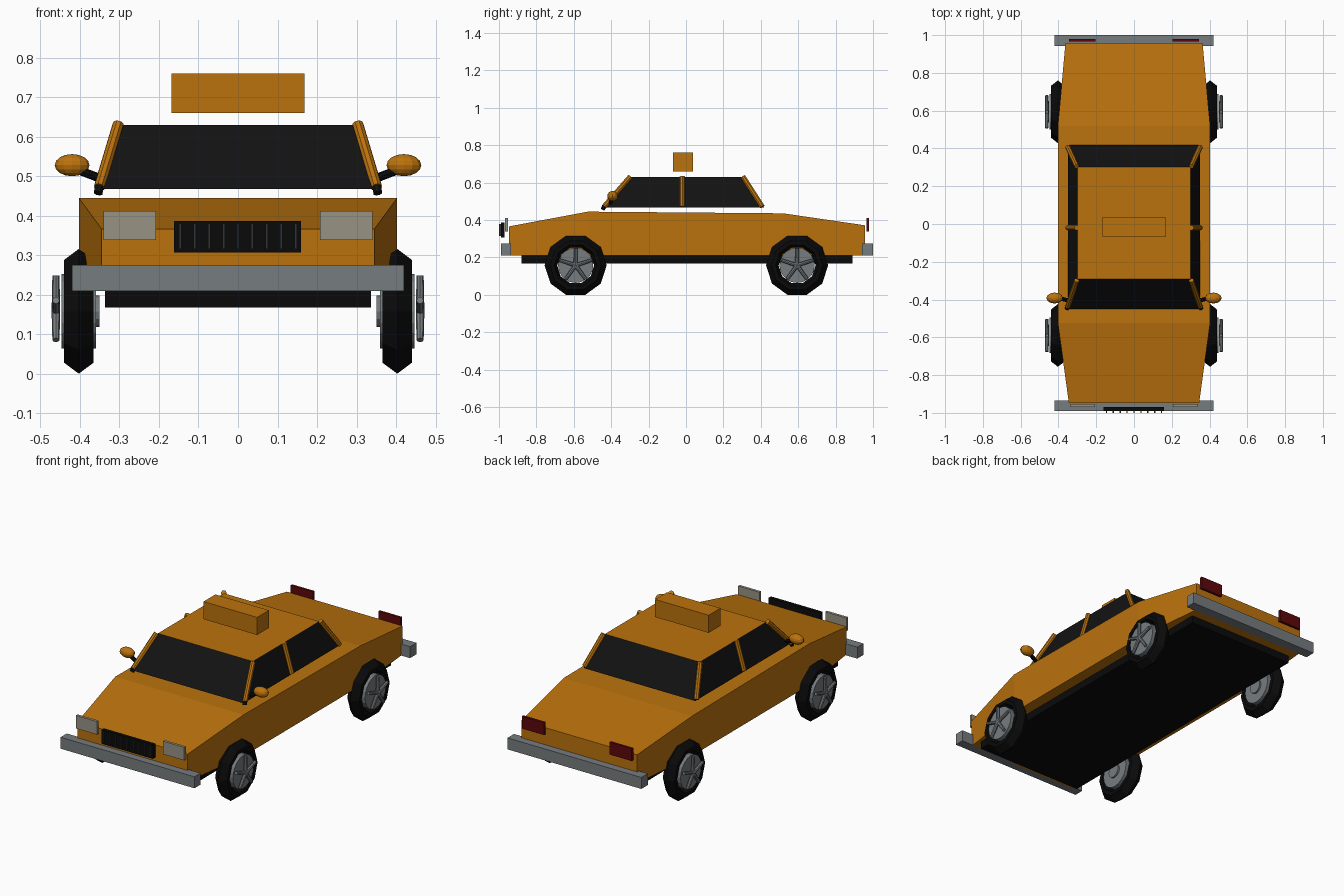
import bpy, bmesh, math
from mathutils import Vector

if "Cube" in bpy.data.objects:
    bpy.data.objects.remove(bpy.data.objects["Cube"])


def material(name, rgb):
    m = bpy.data.materials.new(name)
    m.diffuse_color = (*rgb, 1)
    m.use_nodes = True
    m.node_tree.nodes["Principled BSDF"].inputs["Base Color"].default_value = m.diffuse_color
    return m


ORANGE = material("taxi_orange", (0.50, 0.17, 0.004))
BLACK = material("glass_black", (0.006, 0.006, 0.006))
RUBBER = material("rubber_black", (0.003, 0.003, 0.003))
STEEL = material("steel_grey", (0.18, 0.20, 0.21))
SLAT = material("slat_grey", (0.03, 0.033, 0.038))
LAMP = material("lamp_grey", (0.31, 0.29, 0.23))
RED = material("tail_red", (0.11, 0.002, 0.003))


def finish(name, bm, *mats):
    bmesh.ops.recalc_face_normals(bm, faces=bm.faces)
    mesh = bpy.data.meshes.new(name)
    bm.to_mesh(mesh)
    bm.free()
    for m in mats:
        mesh.materials.append(m)
    ob = bpy.data.objects.new(name, mesh)
    bpy.context.collection.objects.link(ob)
    return ob


def loft(name, rings, *mats, closed=False, rule=None):
    """Skin a list of point rings; cap the ends, or join last to first."""
    bm = bmesh.new()
    vs = [[bm.verts.new(p) for p in r] for r in rings]
    n = len(vs[0])
    pairs = list(zip(vs, vs[1:])) + ([(vs[-1], vs[0])] if closed else [])
    for a, b in pairs:
        for i in range(n):
            j = (i + 1) % n
            bm.faces.new((a[i], a[j], b[j], b[i]))
    if not closed:
        bm.faces.new(vs[0])
        bm.faces.new(vs[-1])
    if rule:
        bm.normal_update()
        for f in bm.faces:
            f.material_index = rule(f)
    return finish(name, bm, *mats)


def box(name, x, y, z, mat):
    rect = [(x[0], y[0]), (x[1], y[0]), (x[1], y[1]), (x[0], y[1])]
    return loft(name, [[(a, b, h) for a, b in rect] for h in z], mat)


def rod(name, a, b, r1, r2, mat, sides=8):
    a, b = Vector(a), Vector(b)
    bm = bmesh.new()
    bmesh.ops.create_cone(bm, cap_ends=True, segments=sides,
                          radius1=r1, radius2=r2, depth=(b - a).length)
    bm.transform((b - a).to_track_quat('Z', 'Y').to_matrix().to_4x4())
    bmesh.ops.translate(bm, verts=bm.verts, vec=(a + b) / 2)
    return finish(name, bm, mat)


# Body: cross-sections (y, half width, top height) from nose to tail
sections = [(-0.947, 0.345, 0.366), (-0.525, 0.403, 0.445),
            (0.52, 0.403, 0.436), (0.957, 0.363, 0.372)]
loft("body", [[(-w, y, 0.21), (w, y, 0.21), (w, y, t), (-w, y, t)]
              for y, w, t in sections], ORANGE)
box("underbody", (-0.337, 0.337), (-0.88, 0.89), (0.167, 0.211), RUBBER)

# Cabin: dark glass with an orange roof face
levels = [(0.467, 0.35, -0.45, 0.417), (0.63, 0.298, -0.292, 0.302)]
loft("cabin", [[(-w, f, z), (w, f, z), (w, b, z), (-w, b, z)]
               for z, w, f, b in levels], BLACK, ORANGE,
     rule=lambda f: int(min(v.co.z for v in f.verts) > 0.6))
box("roof_sign", (-0.168, 0.168), (-0.069, 0.037), (0.66, 0.76), ORANGE)

# Bumpers and grille
box("front_bumper", (-0.42, 0.42), (-0.99, -0.935), (0.21, 0.275), STEEL)
box("rear_bumper", (-0.42, 0.42), (0.942, 1.0), (0.21, 0.275), STEEL)
box("grille", (-0.162, 0.16), (-0.99, -0.97), (0.307, 0.387), RUBBER)
for i in range(9):
    x = -0.146 + 0.0365 * i
    box("grille_slat", (x - 0.003, x + 0.003), (-1.0, -0.985), (0.316, 0.38), SLAT)


def wheel(s, y):
    zc = 0.158
    # Tyre: ten-sided ring with a hexagonal section (radius, x offset)
    hexagon = [(0.166, 0), (0.137, 0.037), (0.115, 0.037),
               (0.099, 0), (0.115, -0.037), (0.137, -0.037)]
    loft("tyre", [[(s * (0.403 + dx), y + r * math.cos(a), zc + r * math.sin(a))
                   for r, dx in hexagon]
                  for a in (math.tau * k / 10 for k in range(10))],
         RUBBER, closed=True)
    rod("rim", (s * 0.36, y, zc), (s * 0.447, y, zc), 0.094, 0.094, STEEL, 20)
    rod("inner_hub", (s * 0.35, y, zc), (s * 0.362, y, zc), 0.04, 0.04, STEEL, 12)
    # Five spokes, one pointing up
    for k in range(5):
        a = math.pi / 2 + math.tau * k / 5
        rod("spoke", (s * 0.461, y, zc),
            (s * 0.461, y + 0.09 * math.cos(a), zc + 0.09 * math.sin(a)),
            0.011, 0.009, STEEL)


for s in (-1, 1):
    # Lamps
    box("headlight", sorted((s * 0.207, s * 0.34)), (-0.968, -0.953), (0.338, 0.412), LAMP)
    box("tail_light", sorted((s * 0.205, s * 0.345)), (0.965, 0.979), (0.34, 0.41), RED)

    # Roof pillars
    for name, y0, y1 in (("front_pillar", -0.438, -0.298),
                         ("middle_pillar", -0.02, -0.02),
                         ("rear_pillar", 0.408, 0.305)):
        rod(name, (s * 0.351, y0, 0.472), (s * 0.303, y1, 0.632), 0.014, 0.014, ORANGE)
    rod("pillar_foot", (s * 0.354, -0.446, 0.457), (s * 0.351, -0.438, 0.473),
        0.012, 0.012, BLACK)

    # Side mirror on a dark arm
    rod("mirror_arm", (s * 0.345, -0.405, 0.493), (s * 0.40, -0.392, 0.514),
        0.011, 0.011, RUBBER)
    bm = bmesh.new()
    bmesh.ops.create_uvsphere(bm, u_segments=12, v_segments=8, radius=1)
    bmesh.ops.scale(bm, verts=bm.verts, vec=(0.044, 0.029, 0.028))
    bmesh.ops.translate(bm, verts=bm.verts, vec=(s * 0.42, -0.392, 0.528))
    finish("side_mirror", bm, ORANGE)

    wheel(s, -0.59)
    wheel(s, 0.594)
